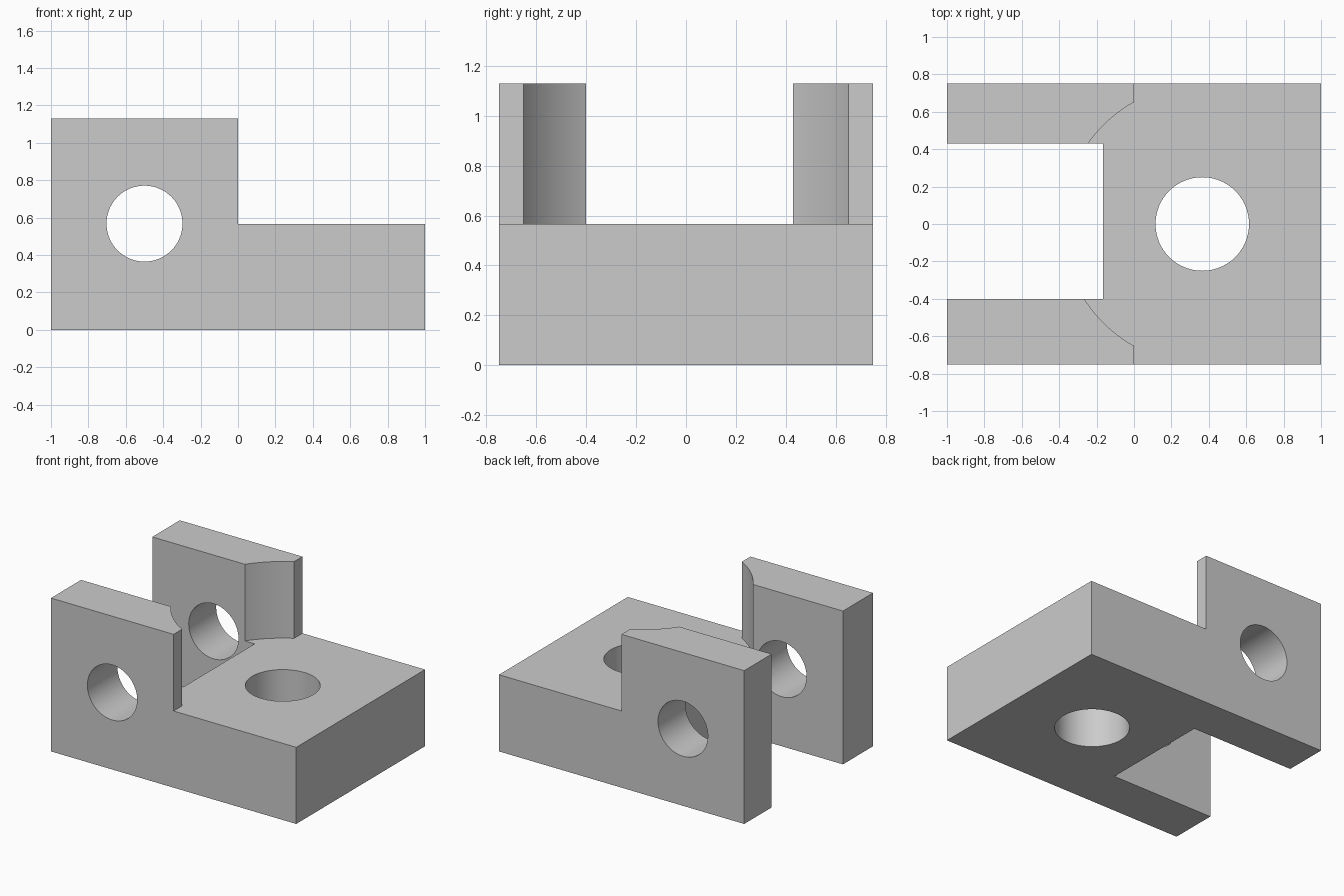
import bpy, bmesh, math

cube = bpy.data.objects.get("Cube")
if cube:
    bpy.data.objects.remove(cube, do_unlink=True)

HEIGHT, STEP = 1.13, 0.565
HALF_DEPTH = 0.75
BORE_X = 0.365

grey = bpy.data.materials.new("machined grey")
grey.use_nodes = True
grey.diffuse_color = (0.6, 0.6, 0.6, 1)
grey.node_tree.nodes["Principled BSDF"].inputs["Base Color"].default_value = (0.6, 0.6, 0.6, 1)


def prism(name, profile, low, high, axis="z"):
    """Extrude a 2D profile: (x, y) along z, or (x, z) along y."""
    bm = bmesh.new()
    place = (lambda a, b, h: (a, b, h)) if axis == "z" else (lambda a, b, h: (a, h, b))
    bottom = [bm.verts.new(place(a, b, low)) for a, b in profile]
    top = [bm.verts.new(place(a, b, high)) for a, b in profile]
    bm.faces.new(bottom)
    bm.faces.new(top)
    for i in range(len(profile)):
        j = (i + 1) % len(profile)
        bm.faces.new((bottom[i], bottom[j], top[j], top[i]))
    bmesh.ops.recalc_face_normals(bm, faces=bm.faces)
    mesh = bpy.data.meshes.new(name)
    bm.to_mesh(mesh)
    bm.free()
    obj = bpy.data.objects.new(name, mesh)
    obj.data.materials.append(grey)
    bpy.context.collection.objects.link(obj)
    return obj


def circle(cx, cy, r, sides=96):
    return [(cx + r * math.cos(math.tau * i / sides), cy + r * math.sin(math.tau * i / sides))
            for i in range(sides)]


# L-shaped body, extruded through the depth
body = prism("clevis_bracket",
             [(-1, 0), (1, 0), (1, STEP), (0, STEP), (0, HEIGHT), (-1, HEIGHT)],
             -HALF_DEPTH, HALF_DEPTH, "y")

# Slot between the lugs, round clearance above the step, and the two bores
cutters = [
    prism("slot_cutter", [(-1.2, -0.4), (-0.165, -0.4), (-0.165, 0.43), (-1.2, 0.43)], -0.2, 1.4),
    prism("clearance_cutter", circle(BORE_X, 0, 0.747, 128), STEP, 1.4),
    prism("vertical_bore_cutter", circle(BORE_X, 0, 0.25), -0.2, 1.4),
    prism("cross_bore_cutter", circle(-0.5, 0.568, 0.203), -1, 1, "y"),
]

bpy.ops.object.select_all(action="DESELECT")
body.select_set(True)
bpy.context.view_layer.objects.active = body
for cutter in cutters:
    cutter.hide_render = True
    cut = body.modifiers.new(cutter.name, "BOOLEAN")
    cut.operation = "DIFFERENCE"
    cut.solver = "EXACT"
    cut.object = cutter
    bpy.ops.object.modifier_apply(modifier=cut.name)
    bpy.data.objects.remove(cutter, do_unlink=True)

# Smooth bores with crisp machined edges
bpy.ops.object.shade_smooth_by_angle(angle=math.radians(30))
